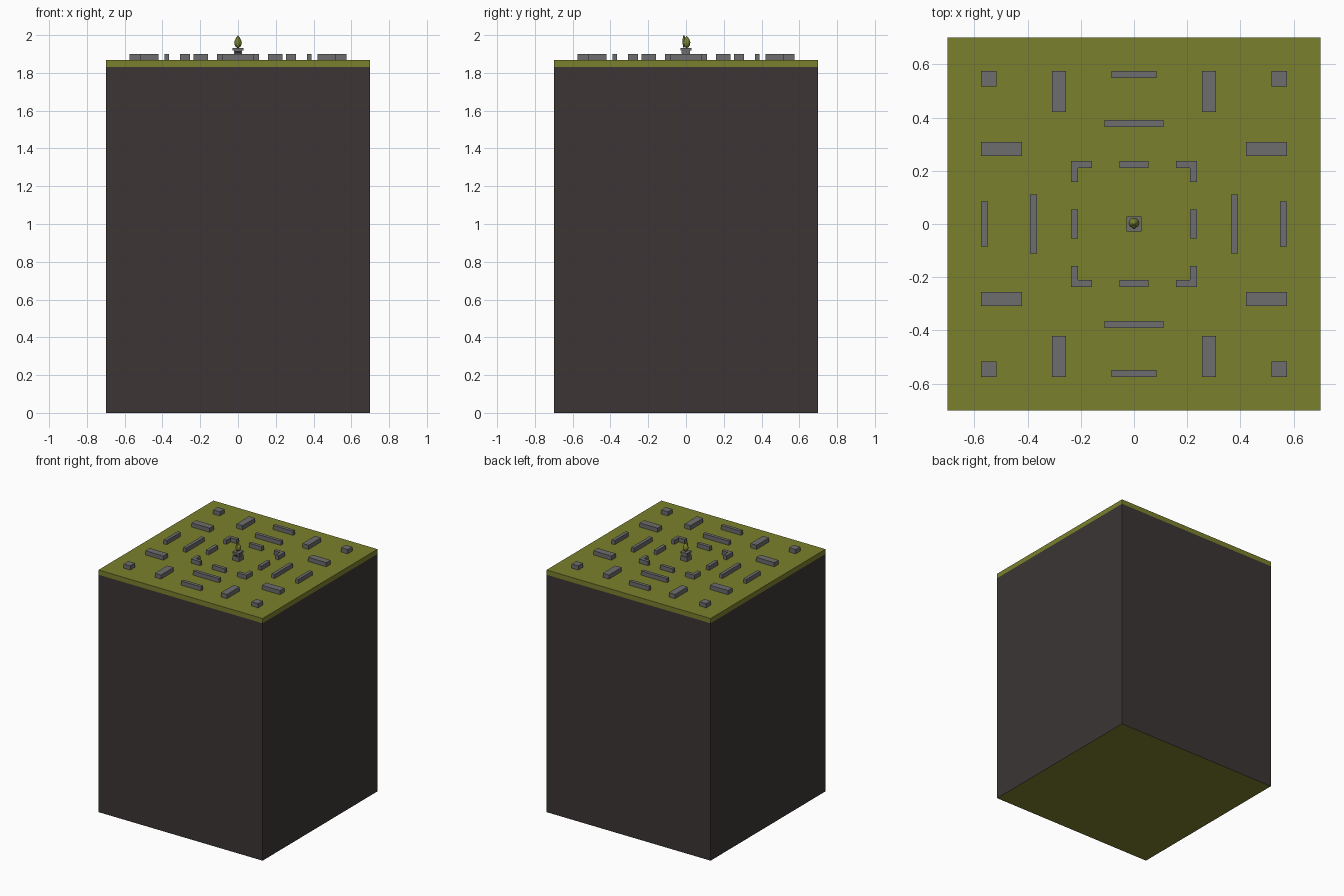
import bpy, bmesh
from math import pi
from mathutils import Matrix

cube = bpy.data.objects.get("Cube")
if cube:
    bpy.data.objects.remove(cube)


def material(name, rgb):
    m = bpy.data.materials.new(name)
    m.use_nodes = True
    m.diffuse_color = (*rgb, 1)
    m.node_tree.nodes["Principled BSDF"].inputs["Base Color"].default_value = (*rgb, 1)
    return m


grass = material("moss green", (0.195, 0.216, 0.026))
earth = material("dark earth", (0.045, 0.036, 0.036))
stone = material("grey stone", (0.156, 0.153, 0.156))
dark = material("dark plaque", (0.02, 0.02, 0.02))


def finish(name, bm, *mats):
    bmesh.ops.recalc_face_normals(bm, faces=bm.faces)
    me = bpy.data.meshes.new(name)
    bm.to_mesh(me)
    bm.free()
    for m in mats:
        me.materials.append(m)
    ob = bpy.data.objects.new(name, me)
    bpy.context.collection.objects.link(ob)
    return ob


def prism(name, points, z0, z1, mat, turn=0):
    """Extrude a flat outline upward, turned by quarter turns about z."""
    bm = bmesh.new()
    face = bm.faces.new([bm.verts.new((x, y, z0)) for x, y in points])
    up = bmesh.ops.extrude_face_region(bm, geom=[face], use_keep_orig=True)
    verts = [g for g in up["geom"] if isinstance(g, bmesh.types.BMVert)]
    bmesh.ops.translate(bm, verts=verts, vec=(0, 0, z1 - z0))
    bm.transform(Matrix.Rotation(turn * pi / 2, 4, "Z"))
    return finish(name, bm, mat)


def rect(x0, x1, y0, y1):
    return [(x0, y0), (x1, y0), (x1, y1), (x0, y1)]


def square(h):
    return rect(-h, h, -h, h)


def ball(name, centre, radii, mat, point=0.0):
    """Ellipsoid whose upper half can taper to a point."""
    bm = bmesh.new()
    bmesh.ops.create_uvsphere(bm, u_segments=16, v_segments=10, radius=1)
    for v in bm.verts:
        taper = 1 - point * max(v.co.z, 0)
        v.co.x *= taper
        v.co.y *= taper
    bm.transform(Matrix.Translation(centre) @ Matrix.Diagonal((*radii, 1)))
    for f in bm.faces:
        f.smooth = True
    return finish(name, bm, mat)


# Ground block: earth body with a mossy underside, and the moss slab on top
GROUND, WALL = 1.867, 1.899
body = prism("earth_block", square(0.7), 0, 1.83, earth)
body.data.materials.append(grass)
for p in body.data.polygons:
    p.material_index = 1 if p.normal.z < -0.5 else 0
prism("moss_slab", square(0.7), 1.83, GROUND, grass)

# Low stone walls, one set for each quarter of the square
outlines = {
    "corner_post": rect(0.517, 0.574, 0.517, 0.574),
    "wide_wall_left": rect(0.255, 0.308, 0.42, 0.574),
    "wide_wall_right": rect(-0.308, -0.255, 0.42, 0.574),
    "outer_wall": rect(-0.085, 0.085, 0.548, 0.574),
    "middle_wall": rect(-0.111, 0.111, 0.364, 0.39),
    "inner_wall": rect(-0.055, 0.055, 0.21, 0.236),
    "corner_wall": [(0.158, 0.236), (0.158, 0.21), (0.21, 0.21),
                    (0.21, 0.158), (0.236, 0.158), (0.236, 0.236)],
}
for turn in range(4):
    for name, outline in outlines.items():
        prism(f"{name}_{turn + 1}", outline, GROUND, WALL, stone, turn)

# Pedestal with a base, a cap and a front plaque
prism("pedestal_base", square(0.028), GROUND, 1.9, stone)
prism("pedestal_shaft", square(0.022), 1.9, 1.918, stone)
prism("pedestal_cap", square(0.028), 1.918, 1.931, stone)
prism("pedestal_plaque", rect(-0.015, 0.015, -0.024, -0.021), 1.902, 1.916, dark)

# Statue: bud-shaped body with a slim upright front
ball("statue_body", (0, 0.004, 1.963), (0.02, 0.019, 0.031), grass, 0.4)
ball("statue_front", (0, -0.011, 1.966), (0.009, 0.007, 0.034), grass)
